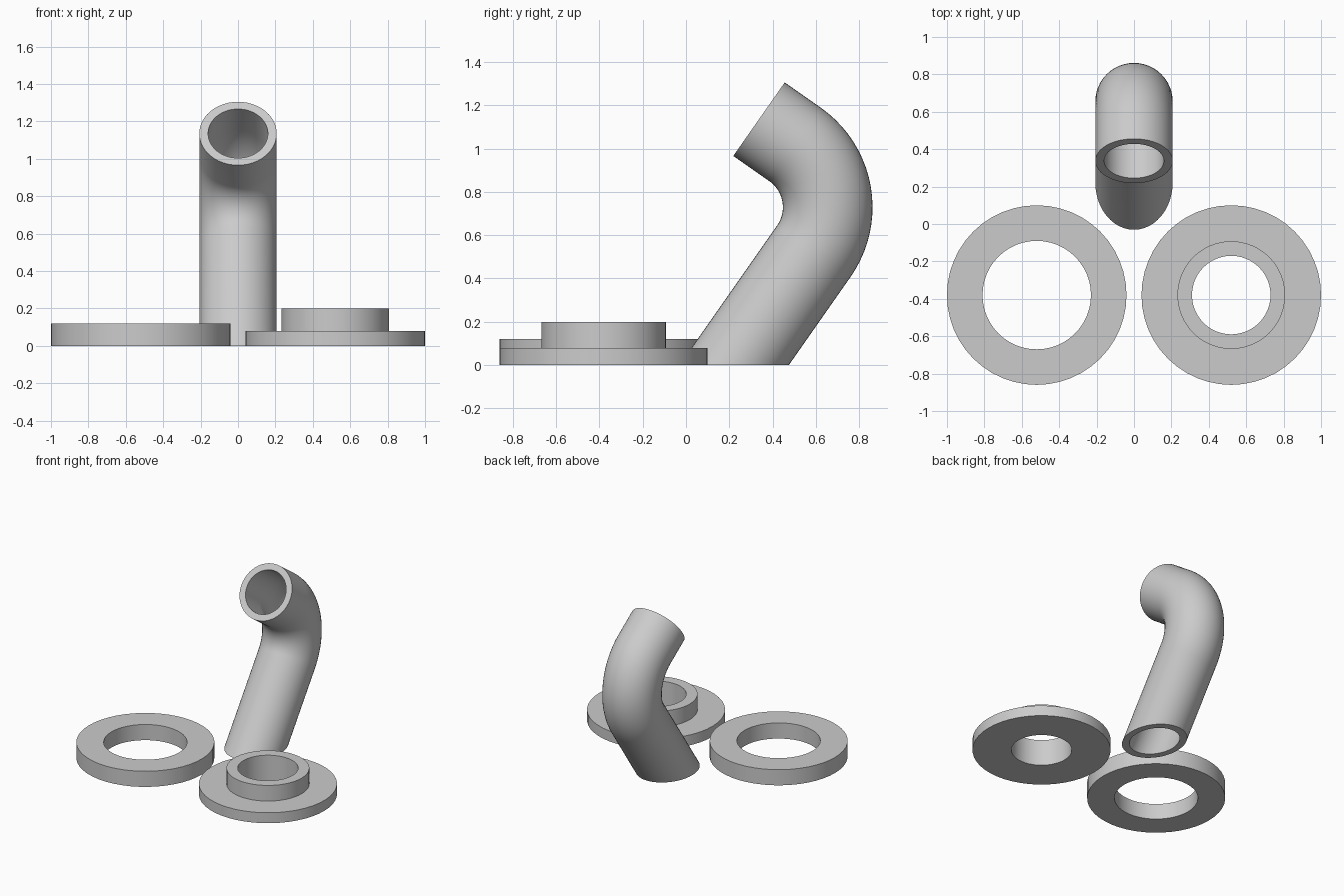
import bpy, bmesh
from math import sin, cos, pi, radians
from mathutils import Vector

if "Cube" in bpy.data.objects:
    bpy.data.objects.remove(bpy.data.objects["Cube"], do_unlink=True)

SIDES = 48

grey = bpy.data.materials.new("plain grey")
grey.use_nodes = True
COLOUR = (0.6, 0.6, 0.6, 1)
grey.diffuse_color = COLOUR
grey.node_tree.nodes["Principled BSDF"].inputs["Base Color"].default_value = COLOUR


def skin(name, rings, location=(0, 0, 0)):
    """Join a closed loop of rings into one hollow solid."""
    bm = bmesh.new()
    loops = [[bm.verts.new(p) for p in ring] for ring in rings]
    for a, b in zip(loops, loops[1:] + loops[:1]):
        for i in range(SIDES):
            j = (i + 1) % SIDES
            bm.faces.new((a[i], a[j], b[j], b[i]))
    bmesh.ops.recalc_face_normals(bm, faces=bm.faces)
    mesh = bpy.data.meshes.new(name)
    bm.to_mesh(mesh)
    bm.free()
    mesh.materials.append(grey)
    obj = bpy.data.objects.new(name, mesh)
    obj.location = location
    bpy.context.collection.objects.link(obj)
    bpy.ops.object.select_all(action='DESELECT')
    obj.select_set(True)
    bpy.context.view_layer.objects.active = obj
    bpy.ops.object.shade_smooth_by_angle(angle=radians(30))
    return obj


def circle(centre, u, v, radius):
    return [centre + radius * (cos(2 * pi * i / SIDES) * u + sin(2 * pi * i / SIDES) * v)
            for i in range(SIDES)]


X, Y, Z = Vector((1, 0, 0)), Vector((0, 1, 0)), Vector((0, 0, 1))


def lathe(name, profile, location):
    return skin(name, [circle(Z * z, X, Y, r) for r, z in profile], location)


# Flat ring
lathe("flat_ring", [(0.29, 0), (0.48, 0), (0.48, 0.12), (0.29, 0.12)], (-0.52, -0.38, 0))

# Flange with raised collar
lathe("collared_flange",
      [(0.21, 0), (0.48, 0), (0.48, 0.08), (0.288, 0.08), (0.288, 0.2), (0.21, 0.2)],
      (0.52, -0.38, 0))

# Bent pipe: straight leg, quarter bend, short straight mouth
LEAN, BEND, STEPS = radians(55), 0.354, 20
LEG, MOUTH = 0.642, 0.203


def along(angle):
    return Vector((0, cos(angle), sin(angle)))


foot = Vector((0, 0.222, 0))
bend_centre = foot + along(LEAN) * LEG + along(LEAN + pi / 2) * BEND
path = [(foot, LEAN)]
for k in range(STEPS + 1):
    a = LEAN + pi / 2 * k / STEPS
    path.append((bend_centre - along(a + pi / 2) * BEND, a))
path.append((path[-1][0] + along(path[-1][1]) * MOUTH, path[-1][1]))


def wall(radius):
    rings = [circle(c, X, along(a + pi / 2), radius) for c, a in path]
    # slide the foot along the pipe so that it is cut flat on the ground
    rings[0] = [p - along(LEAN) * (p.z / sin(LEAN)) for p in rings[0]]
    return rings


skin("bent_pipe", wall(0.207) + wall(0.16)[::-1])
